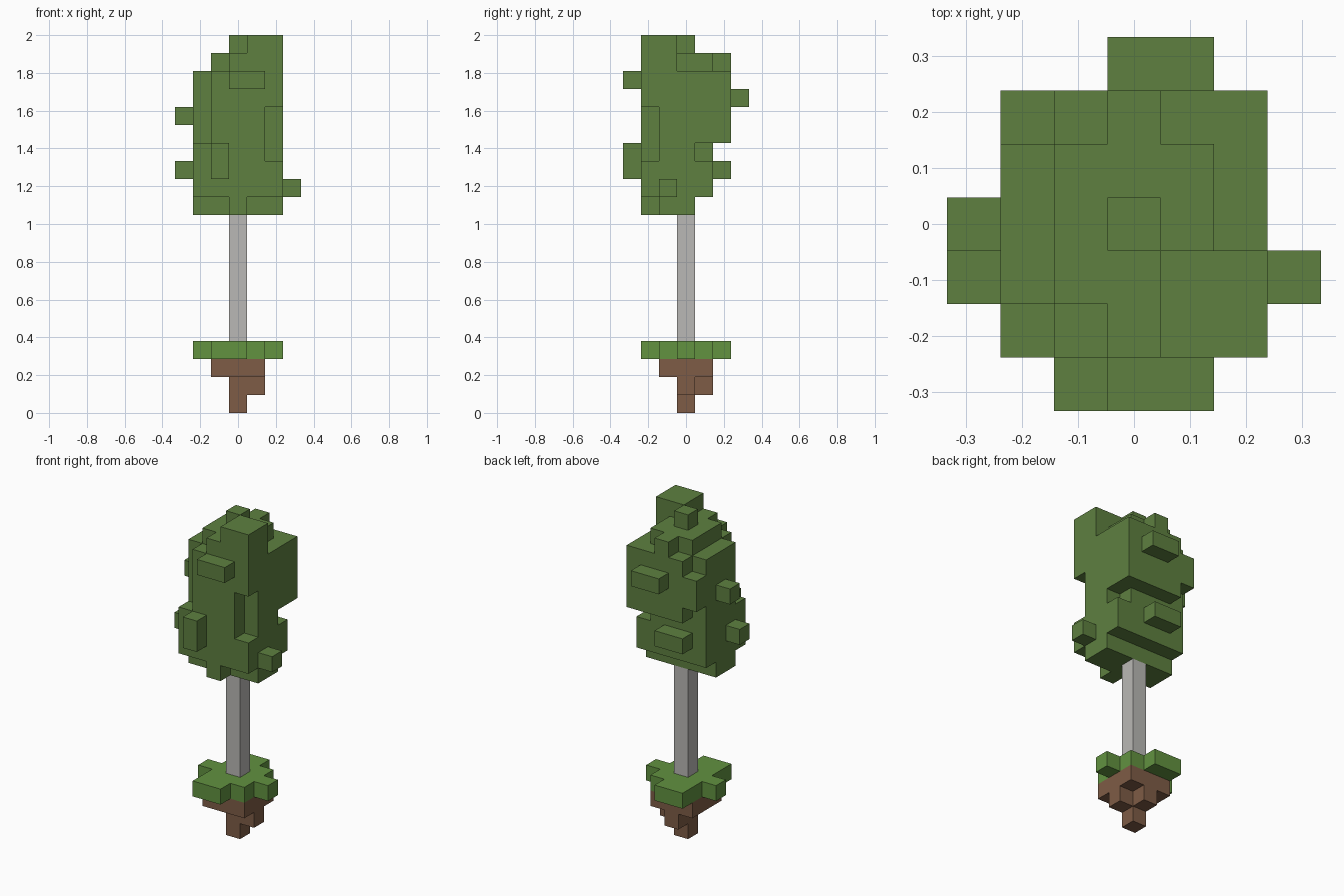
import bpy, bmesh, math
from itertools import product
from mathutils import Vector

if "Cube" in bpy.data.objects:
    bpy.data.objects.remove(bpy.data.objects["Cube"], do_unlink=True)

UNIT = 2 / 21  # edge length of one block


def material(name, color):
    m = bpy.data.materials.new(name)
    m.use_nodes = True
    m.diffuse_color = (*color, 1)
    m.node_tree.nodes["Principled BSDF"].inputs["Base Color"].default_value = (*color, 1)
    return m


def box(x0, x1, y0, y1, z0, z1):
    """Cells of a block region, both ends included."""
    return set(product(range(x0, x1 + 1), range(y0, y1 + 1), range(z0, z1 + 1)))


def block_object(name, cells, mat):
    """Outer skin of the cells, with flush faces joined."""
    bm = bmesh.new()
    corners = {}

    def corner(p):
        key = tuple(round(2 * c) for c in p)
        if key not in corners:
            corners[key] = bm.verts.new((p[0] * UNIT, p[1] * UNIT, (p[2] + 0.5) * UNIT))
        return corners[key]

    for cell in sorted(cells):
        for axis, sign in product(range(3), (-1, 1)):
            n = Vector((0, 0, 0))
            n[axis] = sign
            c = Vector(cell)
            if tuple(int(v) for v in c + n) in cells:
                continue
            u = Vector((0, 0, 0))
            u[(axis + 1) % 3] = 1
            v = n.cross(u)
            quad = [c + (n + u * a + v * b) / 2
                    for a, b in ((-1, -1), (1, -1), (1, 1), (-1, 1))]
            bm.faces.new([corner(p) for p in quad])
    bmesh.ops.dissolve_limit(bm, angle_limit=math.radians(1),
                             verts=bm.verts[:], edges=bm.edges[:])
    mesh = bpy.data.meshes.new(name)
    bm.to_mesh(mesh)
    bm.free()
    mesh.materials.append(mat)
    obj = bpy.data.objects.new(name, mesh)
    bpy.context.collection.objects.link(obj)
    return obj


leaf = material("leaf green", (0.112, 0.216, 0.051))
turf = material("grass green", (0.122, 0.287, 0.051))
earth = material("earth brown", (0.209, 0.107, 0.061))
bark = material("pale grey bark", (0.49, 0.485, 0.465))

# Earth clod tapering to a point
soil = box(-1, 1, -1, 1, 2, 2) | box(0, 1, 0, 0, 1, 1) | box(0, 0, 0, 1, 0, 1)
soil -= {(0, 1, 0)}
block_object("earth_clod", soil, earth)

# Grass layer with stubs on each side
grass = box(-1, 1, -1, 1, 3, 3) | box(-2, 2, 0, 0, 3, 3) | box(-1, 0, -2, 2, 3, 3)
block_object("grass_layer", grass, turf)

# Trunk
block_object("trunk", box(0, 0, 0, 0, 4, 10), bark)

# Crown: lower and upper mass
crown = box(-2, 2, -1, 0, 11, 11) | {(0, -2, 11)}
crown |= box(-2, 2, -2, 1, 12, 14) | box(-2, 2, -2, 2, 15, 18)
# Crown: notched corners
crown -= box(2, 2, -2, -2, 14, 16) | box(-2, -2, -2, -2, 15, 18)
crown -= {(2, 1, 14), (-2, 2, 15), (-2, 2, 18)}
# Crown: stepped top
crown |= box(0, 1, -2, 1, 19, 19) | box(-1, -1, -1, 1, 19, 19)
crown |= box(1, 2, -2, -1, 19, 20) | {(0, 2, 19), (0, 0, 20)}
# Crown: front, back and side tufts
crown |= box(0, 1, -3, -3, 18, 18) | box(-1, -1, -3, -3, 13, 14)
crown |= box(0, 1, 3, 3, 17, 17) | box(-1, 0, 2, 2, 13, 13)
crown |= {(-3, 0, 16), (-3, -1, 13), (3, -1, 12)}
block_object("leaf_crown", crown, leaf)
